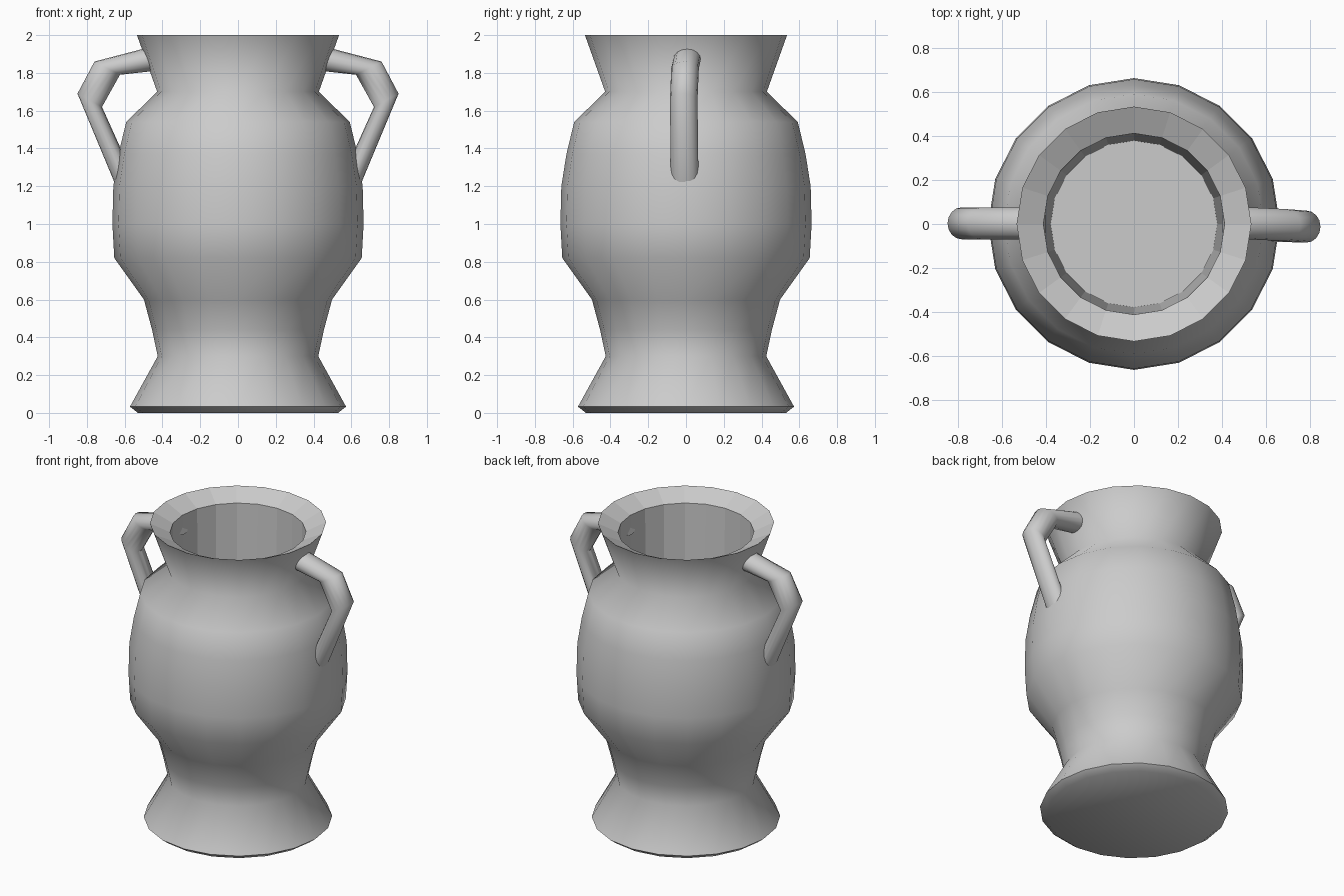
import bpy, bmesh
from math import cos, sin, pi, radians

if "Cube" in bpy.data.objects:
    bpy.data.objects.remove(bpy.data.objects["Cube"])


def finish(name, bm, angle=70, flat_from=None):
    bmesh.ops.recalc_face_normals(bm, faces=bm.faces)
    me = bpy.data.meshes.new(name)
    bm.to_mesh(me)
    bm.free()
    ob = bpy.data.objects.new(name, me)
    bpy.context.collection.objects.link(ob)
    bpy.ops.object.select_all(action='DESELECT')
    ob.select_set(True)
    bpy.context.view_layer.objects.active = ob
    bpy.ops.object.shade_smooth_by_angle(angle=radians(angle))
    if flat_from is not None:
        for p in me.polygons:
            if p.index >= flat_from:
                p.use_smooth = False
    return ob


def loft(rings):
    """Bridge equal rings of points and cap both ends."""
    bm = bmesh.new()
    vs = [[bm.verts.new(p) for p in ring] for ring in rings]
    n = len(vs[0])
    bm.faces.new(vs[0])
    for a, b in zip(vs, vs[1:]):
        for i in range(n):
            j = (i + 1) % n
            bm.faces.new((a[i], a[j], b[j], b[i]))
    bm.faces.new(vs[-1])
    return bm


# Vase body: outside profile from the base up, then down the inside
SIDES = 20
outer = [(0.53, 0.0), (0.572, 0.033), (0.425, 0.30), (0.455, 0.44),
         (0.498, 0.60), (0.655, 0.82), (0.665, 1.0), (0.66, 1.2),
         (0.633, 1.37), (0.592, 1.54), (0.428, 1.70), (0.535, 2.0)]
inner = [(0.413, 1.94), (0.38, 0.2)]
rings = [[(r * cos(2 * pi * i / SIDES), r * sin(2 * pi * i / SIDES), z)
          for i in range(SIDES)] for r, z in outer + inner]
finish("vase_body", loft(rings), flat_from=1 + (len(outer) - 1) * SIDES)

# Handles: mitred rings given by outer and inner bend points (x, z)
bends = [((0.435, 1.945), (0.40, 1.815)),
         ((0.76, 1.86), (0.625, 1.79)),
         ((0.85, 1.69), (0.72, 1.62)),
         ((0.60, 1.09), (0.54, 1.22))]


def handle(name, side, shifts):
    rings = []
    for (o, i), dy in zip(bends, shifts):
        ring = []
        for k in range(16):
            a = 2 * pi * k / 16
            t = 0.5 + 0.5 * cos(a)
            ring.append((side * (i[0] + (o[0] - i[0]) * t),
                         dy + 0.073 * sin(a),
                         i[1] + (o[1] - i[1]) * t))
        rings.append(ring)
    finish(name, loft(rings), 50)


handle("left_handle", -1, (0.003, 0.003, 0.003, 0.003))
handle("right_handle", 1, (0.008, -0.005, -0.012, -0.006))
